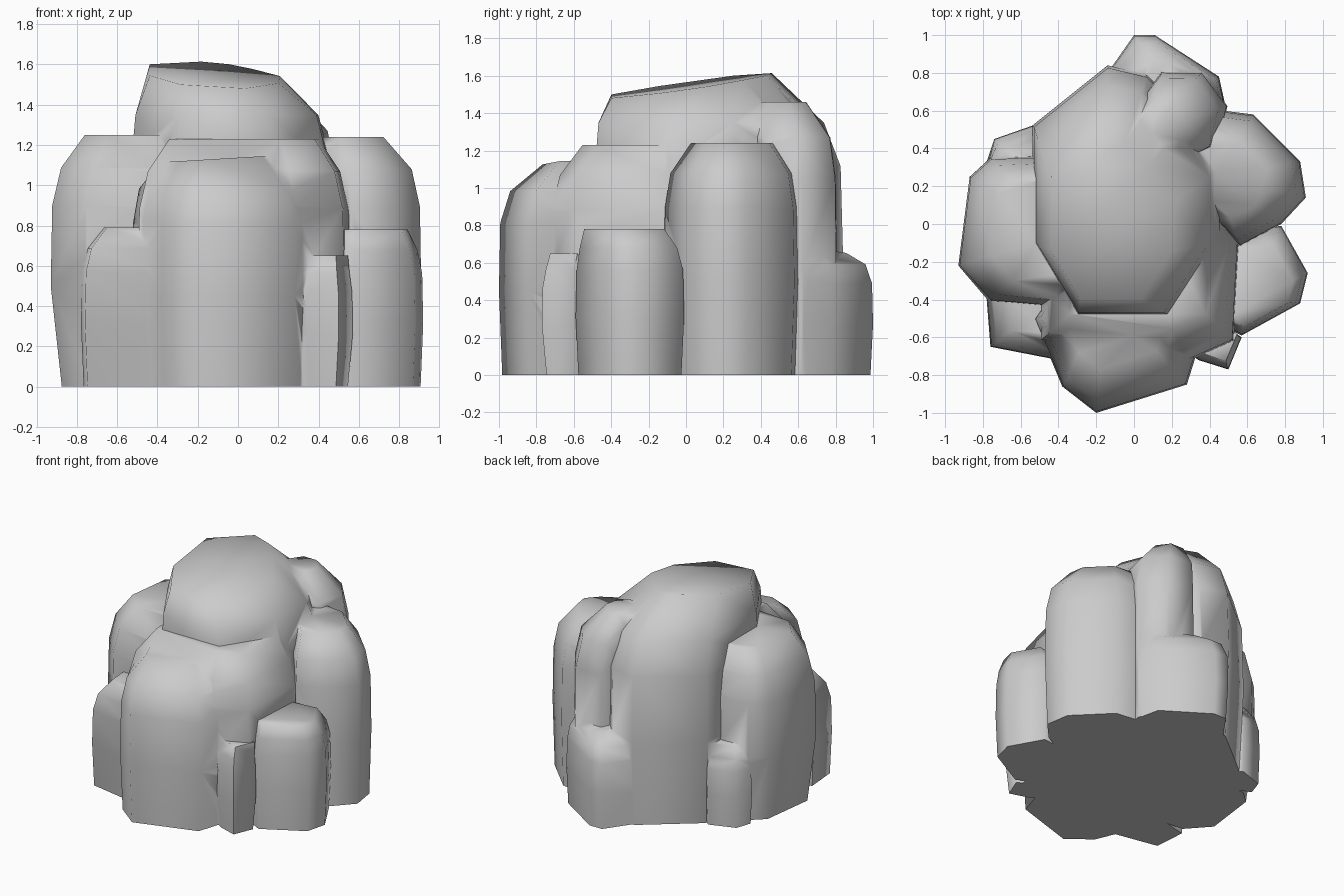
import bpy, bmesh, math

if "Cube" in bpy.data.objects:
    bpy.data.objects.remove(bpy.data.objects["Cube"])

# Shared boulder silhouette above the base: height fraction, girth
PROFILE = [(.4, 1), (.72, .98), (.87, .9)]


def oval(cx, cy, rx, ry, sides=6, phase=30):
    """Regular footprint for the small stones."""
    angles = [math.radians(phase + 360 * i / sides) for i in range(sides)]
    return [(cx + rx * math.cos(a), cy + ry * math.sin(a)) for a in angles]


def boulder(name, foot, height, top=.68, lean=(0, 0), tilt=(0, 0), base=.95):
    """Loft a footprint up the shared profile, with a leaning, sloping top."""
    cx, cy = [(min(c) + max(c)) / 2 for c in zip(*foot)]
    drop = -0.1 - 0.007 * len(bpy.data.objects)
    bm = bmesh.new()
    rings = []
    for t, s in [(drop / height, base), (0, base)] + PROFILE + [(1, top)]:
        k = 1 if t == 1 else .25 if t > .8 else 0
        ring = []
        for x, y in foot:
            dx, dy = (x - cx) * s, (y - cy) * s
            slope = tilt[0] * dx + tilt[1] * dy if t == 1 else 0
            ring.append(bm.verts.new((cx + dx + k * lean[0], cy + dy + k * lean[1],
                                      t * height + slope)))
        rings.append(ring)
    for a, b in zip(rings, rings[1:]):
        for i in range(len(foot)):
            j = (i + 1) % len(foot)
            bm.faces.new((a[i], a[j], b[j], b[i]))
    bm.faces.new(rings[-1])
    bm.faces.new(rings[0][::-1])
    bmesh.ops.triangulate(bm, faces=[f for f in bm.faces if len(f.verts) == 4])
    bmesh.ops.recalc_face_normals(bm, faces=bm.faces)
    me = bpy.data.meshes.new(name)
    bm.to_mesh(me)
    bm.free()
    ob = bpy.data.objects.new(name, me)
    bpy.context.collection.objects.link(ob)
    return ob


# Tall central rock with a sloping summit
rock = boulder("rock_cluster",
               [(-.54, -.1), (-.3, -.5), (.2, -.5), (.46, -.1), (.47, .3),
                (.26, .6), (.07, .79), (-.14, .84), (-.54, .52)],
               1.55, .64, (-.08, -.14), (-.06, .14))

parts = []


def add(*args, **kw):
    parts.append(boulder(*args, **kw))


# Large boulders around it
add("shoulder", [(-.5, -.62), (.28, -.73), (.53, -.62), (.56, -.1), (.4, .25), (-.5, .25)],
    1.23, .7, (0, .03))
add("front_boulder", [(-.53, -.5), (-.38, -.86), (-.2, -1), (.28, -.85), (.34, -.66),
                      (.28, -.3), (-.4, -.3)],
    1.13, .62, (-.02, .1), (.06, 0))
add("left_boulder", [(-.76, .35), (-.87, .25), (-.93, -.22), (-.76, -.41),
                     (-.3, -.45), (-.2, 0), (-.5, .36)],
    1.25, .7, (.06, 0), base=.85)
add("right_boulder", [(.27, .52), (.39, .61), (.63, .58), (.88, .33),
                      (.91, .14), (.78, 0), (.56, -.12), (.35, .1)],
    1.24, .6, (-.06, 0))
# Low stones around the foot
add("low_back_boulder", [(-.14, .8), (0, 1), (.11, 1), (.45, .78), (.49, .6), (.1, .45)],
    .68, .66, (.04, -.05), (0, -.15))
add("back_slab", oval(.25, .57, .25, .26, 7, 12), 1.46, .5, (-.1, -.04))
add("low_right_boulder", [(.78, -.01), (.92, -.26), (.88, -.42), (.57, -.59),
                          (.4, -.5), (.4, -.05)],
    .78, .74, (-.01, -.03))
add("low_left_boulder", [(-.78, -.4), (-.76, -.65), (-.4, -.72), (-.25, -.5), (-.35, -.3)],
    .79, .68, (.03, .04))
add("small_front_stone", [(.25, -.65), (.34, -.72), (.5, -.77), (.57, -.6), (.35, -.45)],
    .65, .85, (0, .02), base=.85)
add("small_back_stone", [(-.54, .52), (-.74, .45), (-.78, .33), (-.5, .2), (-.4, .4)],
    .58, .75, (.03, -.03))

# Fuse all the stones into one solid
for p in parts:
    m = rock.modifiers.new("fuse_" + p.name, 'BOOLEAN')
    m.operation, m.solver, m.object = 'UNION', 'EXACT', p
bpy.context.view_layer.update()
fused = bpy.data.meshes.new_from_object(
    rock.evaluated_get(bpy.context.evaluated_depsgraph_get()))
rock.modifiers.clear()
rock.data = fused
for p in parts:
    bpy.data.objects.remove(p)

# Slice the base flat at ground level
bm = bmesh.new()
bm.from_mesh(fused)
bmesh.ops.bisect_plane(bm, geom=bm.verts[:] + bm.edges[:] + bm.faces[:],
                       plane_co=(0, 0, 0), plane_no=(0, 0, 1), clear_inner=True)
bmesh.ops.holes_fill(bm, edges=[e for e in bm.edges if e.is_boundary])
bmesh.ops.remove_doubles(bm, verts=bm.verts, dist=0.012)
bmesh.ops.triangulate(bm, faces=bm.faces)
bmesh.ops.recalc_face_normals(bm, faces=bm.faces)
bm.to_mesh(fused)
bm.free()

bpy.context.view_layer.objects.active = rock
rock.select_set(True)
bpy.ops.object.shade_smooth_by_angle(angle=math.radians(78))
